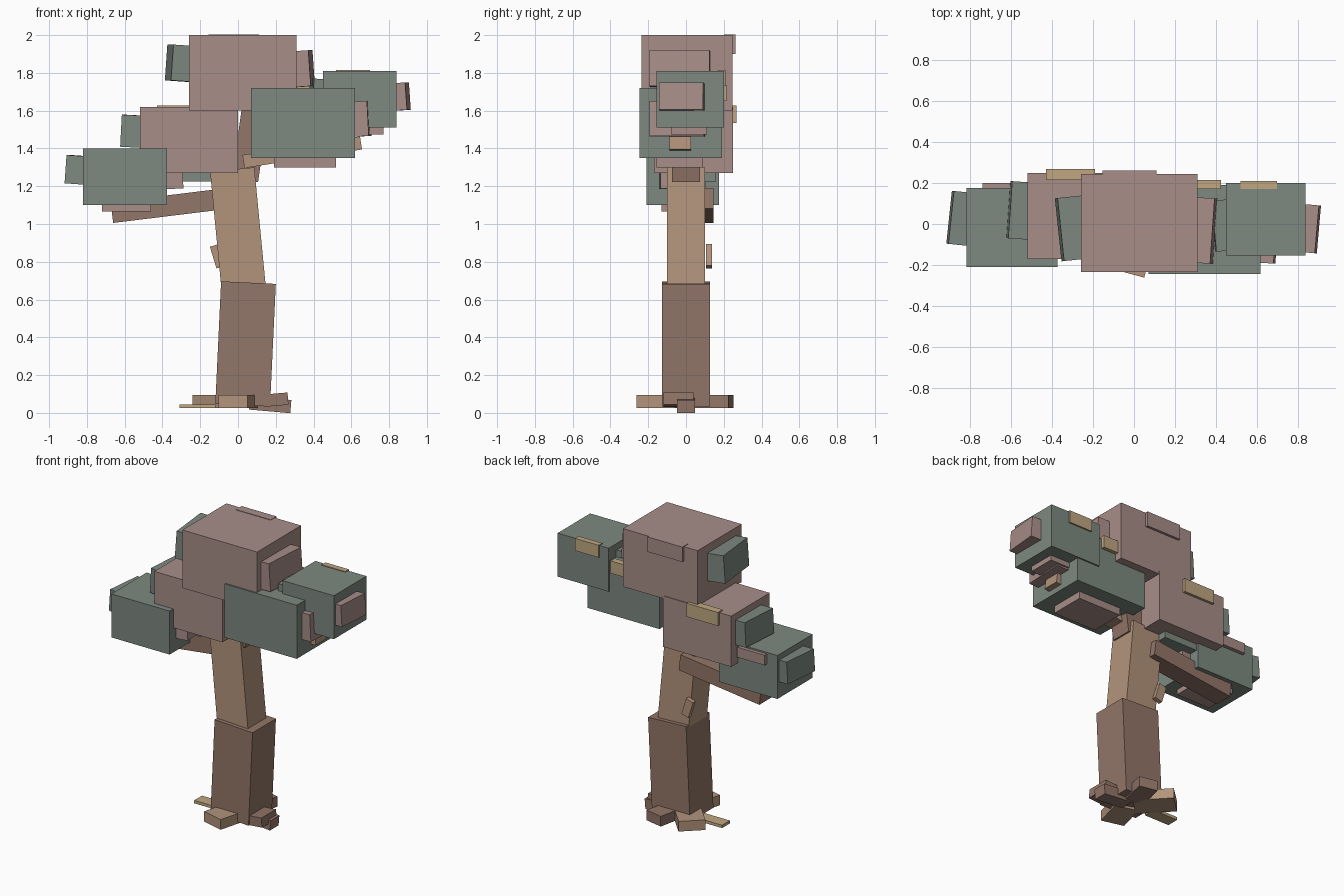
import bpy, bmesh
from math import radians
from mathutils import Matrix, Euler

if "Cube" in bpy.data.objects:
    bpy.data.objects.remove(bpy.data.objects["Cube"])


def mat(name, *rgb):
    m = bpy.data.materials.new(name)
    m.diffuse_color = [(c / 255) ** 2.2 for c in rgb] + [1]
    m.use_nodes = True
    m.node_tree.nodes["Principled BSDF"].inputs["Base Color"].default_value = m.diffuse_color
    return m


PINK = mat("pink_leaf", 166, 140, 135)
GREEN = mat("green_leaf", 124, 135, 127)
BARK = mat("dark_bark", 145, 117, 104)
WOOD = mat("light_bark", 176, 146, 122)
STRAW = mat("straw", 190, 165, 128)


def block(name, m, center, size, rot=(0, 0, 0)):
    """Box given by its centre, size and rotation in degrees."""
    me = bpy.data.meshes.new(name)
    bm = bmesh.new()
    r = Euler([radians(a) for a in rot]).to_matrix().to_4x4()
    bmesh.ops.create_cube(bm, size=1, matrix=Matrix.Translation(center) @ r @ Matrix.Diagonal((*size, 1)))
    bm.to_mesh(me)
    bm.free()
    me.materials.append(m)
    ob = bpy.data.objects.new(name, me)
    bpy.context.collection.objects.link(ob)


def span(name, m, x, y, z):
    """Upright box given by its x, y and z ranges."""
    block(name, m, [(a + b) / 2 for a, b in (x, y, z)], [b - a for a, b in (x, y, z)])


# Trunk
block("trunk_lower", BARK, (0.04, 0, 0.365), (0.29, 0.255, 0.65), (0, 2.7, 0))
block("trunk_upper", WOOD, (0, 0, 0.97), (0.235, 0.2, 0.64), (0, -5.5, 0))
block("trunk_top", BARK, (0.065, 0, 1.43), (0.14, 0.15, 0.4), (0, 8, 0))
block("trunk_stub", WOOD, (-0.105, 0.122, 0.83), (0.055, 0.03, 0.12), (0, -17, 0))

# Branches
block("left_branch", BARK, (-0.36, 0.08, 1.098), (0.62, 0.13, 0.11), (0, -7, 0))
block("right_branch", WOOD, (0.34, -0.03, 1.38), (0.63, 0.115, 0.07), (0, -9, 0))

# Roots
block("front_root", WOOD, (0, -0.14, 0.06), (0.16, 0.21, 0.07), (0, 0, -15))
block("back_left_root", WOOD, (-0.09, 0.095, 0.06), (0.26, 0.17, 0.07), (0, 0, -47))
block("back_root", BARK, (0.06, 0.14, 0.06), (0.13, 0.2, 0.07), (0, 0, -12))
block("right_root", BARK, (0.17, 0, 0.043), (0.22, 0.095, 0.07), (0, 5, 0))
block("right_root_knot", BARK, (0.2, -0.04, 0.07), (0.13, 0.16, 0.065), (0, -5, 0))
span("left_root_slab", STRAW, (-0.31, -0.12), (-0.035, 0.05), (0.025, 0.045))

# Main foliage blocks
span("crown", PINK, (-0.26, 0.31), (-0.235, 0.245), (1.6, 2.0))
span("left_middle_foliage", PINK, (-0.52, 0.0), (-0.17, 0.25), (1.27, 1.62))
span("left_foliage", GREEN, (-0.82, -0.375), (-0.21, 0.175), (1.1, 1.4))
span("right_middle_foliage", GREEN, (0.07, 0.62), (-0.245, 0.19), (1.35, 1.72))
span("right_foliage", GREEN, (0.45, 0.84), (-0.155, 0.2), (1.51, 1.81))

# Tilted side tufts: centre, (y, z) size, y tilt, z turn
for name, m, c, s, ry, rz in [
    ("crown_left_tuft", GREEN, (-0.29, -0.02, 1.85), (0.31, 0.19), 4, 6),
    ("middle_left_tuft", GREEN, (-0.535, 0.065, 1.49), (0.28, 0.17), 3, -4),
    ("far_left_tuft", GREEN, (-0.825, 0.025, 1.285), (0.26, 0.15), 4, -6),
    ("crown_right_tuft", PINK, (0.315, -0.03, 1.82), (0.32, 0.19), -4, -4),
    ("far_right_tuft", PINK, (0.825, -0.02, 1.672), (0.235, 0.145), -4, -5),
    ("middle_right_tuft", PINK, (0.62, -0.045, 1.555), (0.29, 0.185), -3, -3),
    ("inner_right_tuft", GREEN, (0.46, -0.005, 1.67), (0.25, 0.19), 4, 5),
    ("inner_left_tuft", PINK, (-0.375, -0.02, 1.245), (0.24, 0.12), -3, 4),
]:
    block(name, m, c, (0.15, *s), (0, ry, rz))

# Slabs hanging below the foliage
span("right_middle_underside", PINK, (0.19, 0.52), (-0.155, 0.09), (1.3, 1.4))
span("right_underside", PINK, (0.52, 0.77), (-0.08, 0.11), (1.475, 1.55))
span("left_underside", PINK, (-0.72, -0.46), (-0.13, 0.1), (1.065, 1.13))
span("left_middle_underside", GREEN, (-0.42, -0.12), (-0.08, 0.16), (1.225, 1.3))

# Small patches on the back of the foliage
span("crown_back_patch", PINK, (-0.155, 0.11), (0.2, 0.262), (1.9, 2.003))
span("middle_back_patch", STRAW, (-0.43, -0.19), (0.215, 0.268), (1.535, 1.628))
span("right_middle_back_patch", STRAW, (0.28, 0.425), (0.17, 0.215), (1.65, 1.735))
span("right_back_patch", STRAW, (0.52, 0.7), (0.17, 0.21), (1.73, 1.815))
span("left_back_patch", PINK, (-0.74, -0.53), (0.155, 0.2), (1.32, 1.39))
